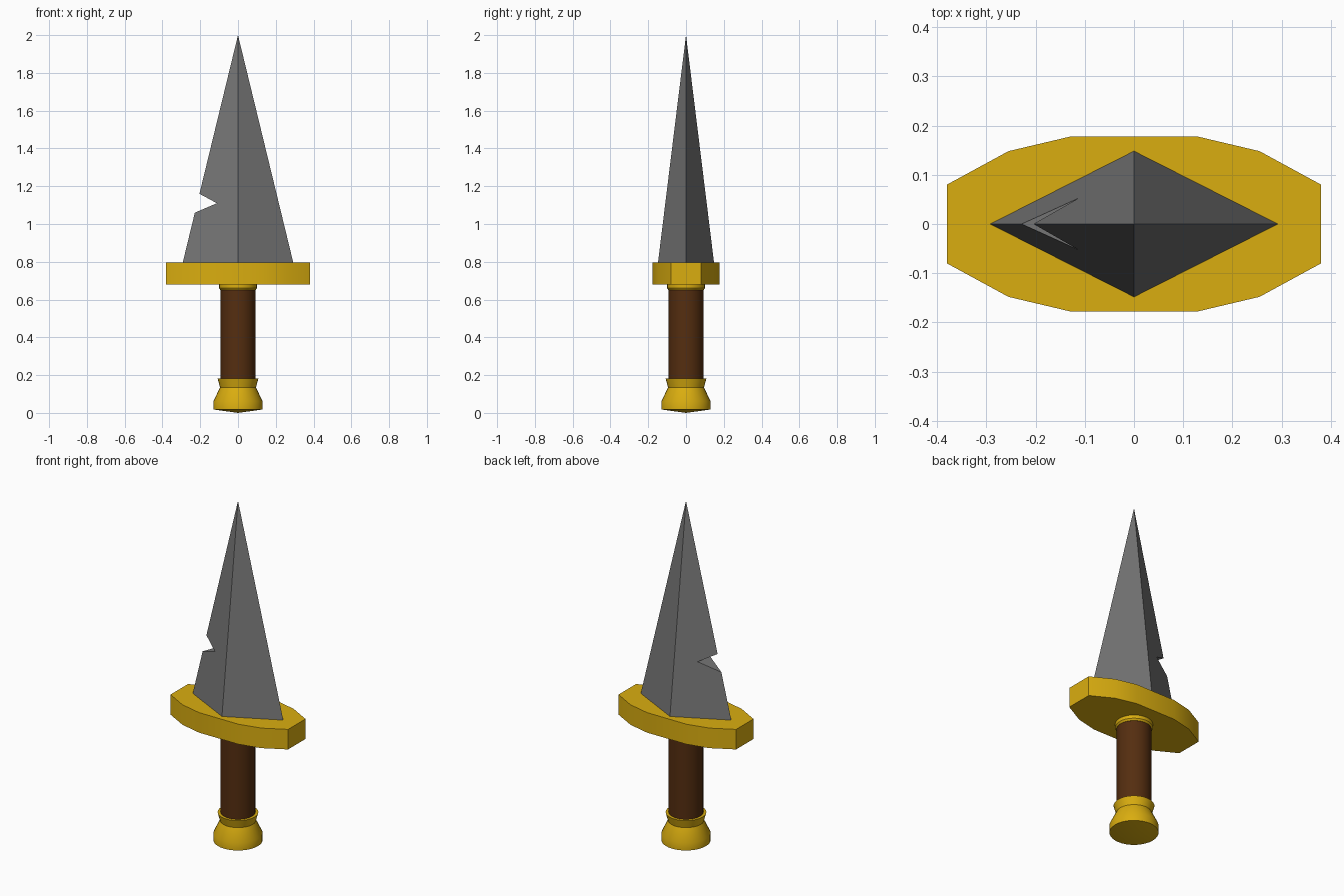
import bpy
import math

cube = bpy.data.objects.get("Cube")
if cube:
    bpy.data.objects.remove(cube, do_unlink=True)


def material(name, rgb):
    mat = bpy.data.materials.new(name)
    mat.use_nodes = True
    mat.diffuse_color = (*rgb, 1)
    mat.node_tree.nodes["Principled BSDF"].inputs["Base Color"].default_value = (*rgb, 1)
    return mat


gold = material("gold", (0.70, 0.42, 0.005))
steel = material("steel", (0.18, 0.18, 0.18))
leather = material("brown leather", (0.09, 0.027, 0.005))


def build(name, verts, faces, mat, smooth=True):
    mesh = bpy.data.meshes.new(name)
    mesh.from_pydata(verts, [], faces)
    mesh.materials.append(mat)
    obj = bpy.data.objects.new(name, mesh)
    bpy.context.collection.objects.link(obj)
    bpy.ops.object.select_all(action='DESELECT')
    obj.select_set(True)
    bpy.context.view_layer.objects.active = obj
    # Make every face point outwards
    bpy.ops.object.mode_set(mode='EDIT')
    bpy.ops.mesh.select_all(action='SELECT')
    bpy.ops.mesh.normals_make_consistent(inside=False)
    bpy.ops.object.mode_set(mode='OBJECT')
    if smooth:
        bpy.ops.object.shade_smooth_by_angle(angle=math.radians(30))
    return obj


def lathe(name, profile, mat, tip=None, n=32):
    """Turn (radius, z) rings, listed from bottom to top, around z."""
    verts = [(r * math.cos(math.tau * i / n), r * math.sin(math.tau * i / n), z)
             for r, z in profile for i in range(n)]
    faces = [(k * n + i, k * n + (i + 1) % n, (k + 1) * n + (i + 1) % n, (k + 1) * n + i)
             for k in range(len(profile) - 1) for i in range(n)]
    last = (len(profile) - 1) * n
    faces.append(tuple(range(last, last + n)))
    if tip is None:
        faces.append(tuple(reversed(range(n))))
    else:
        verts.append((0, 0, tip))
        faces += [(len(verts) - 1, (i + 1) % n, i) for i in range(n)]
    return build(name, verts, faces, mat)


# Pommel with shallow conical base and flared rim
lathe("pommel", [(0.13, 0.018), (0.13, 0.062), (0.095, 0.135), (0.108, 0.182)], gold, tip=0)

# Grip and the collar above it
lathe("grip", [(0.092, 0.15), (0.092, 0.67)], leather)
lathe("collar", [(0.093, 0.65), (0.1, 0.66), (0.1, 0.69)], gold)

# Guard: one quarter of the outline, mirrored both ways
quarter = [(0.38, 0.08), (0.255, 0.148), (0.128, 0.178)]
half = quarter + [(-x, y) for x, y in reversed(quarter)]
outline = half + [(-x, -y) for x, y in half]
n = len(outline)
build("guard", [(x, y, z) for z in (0.68, 0.797) for x, y in outline],
      [tuple(range(n)), tuple(range(n, 2 * n))]
      + [(i, (i + 1) % n, n + (i + 1) % n, n + i) for i in range(n)], gold)

# Blade: four-sided spike with a wedge nicked out of its right edge
W, D, BASE, TIP = 0.294, 0.149, 0.79, 2.0


def edge(z):
    return W * (TIP - z) / (TIP - BASE)


nick_x, nick_z = -0.112, 1.11
nick_y = D / W * (edge(nick_z) + nick_x)
blade_verts = [(W, 0, BASE), (0, D, BASE), (-W, 0, BASE), (0, -D, BASE), (0, 0, TIP),
               (-edge(1.06), 0, 1.06), (-edge(1.16), 0, 1.16),
               (nick_x, nick_y, nick_z), (nick_x, -nick_y, nick_z)]
blade_faces = [(0, 1, 4), (3, 0, 4), (3, 2, 1, 0),
               (1, 2, 5, 7, 6, 4), (2, 3, 4, 6, 8, 5),
               (5, 8, 7), (6, 7, 8)]
build("blade", blade_verts, blade_faces, steel, smooth=False)
